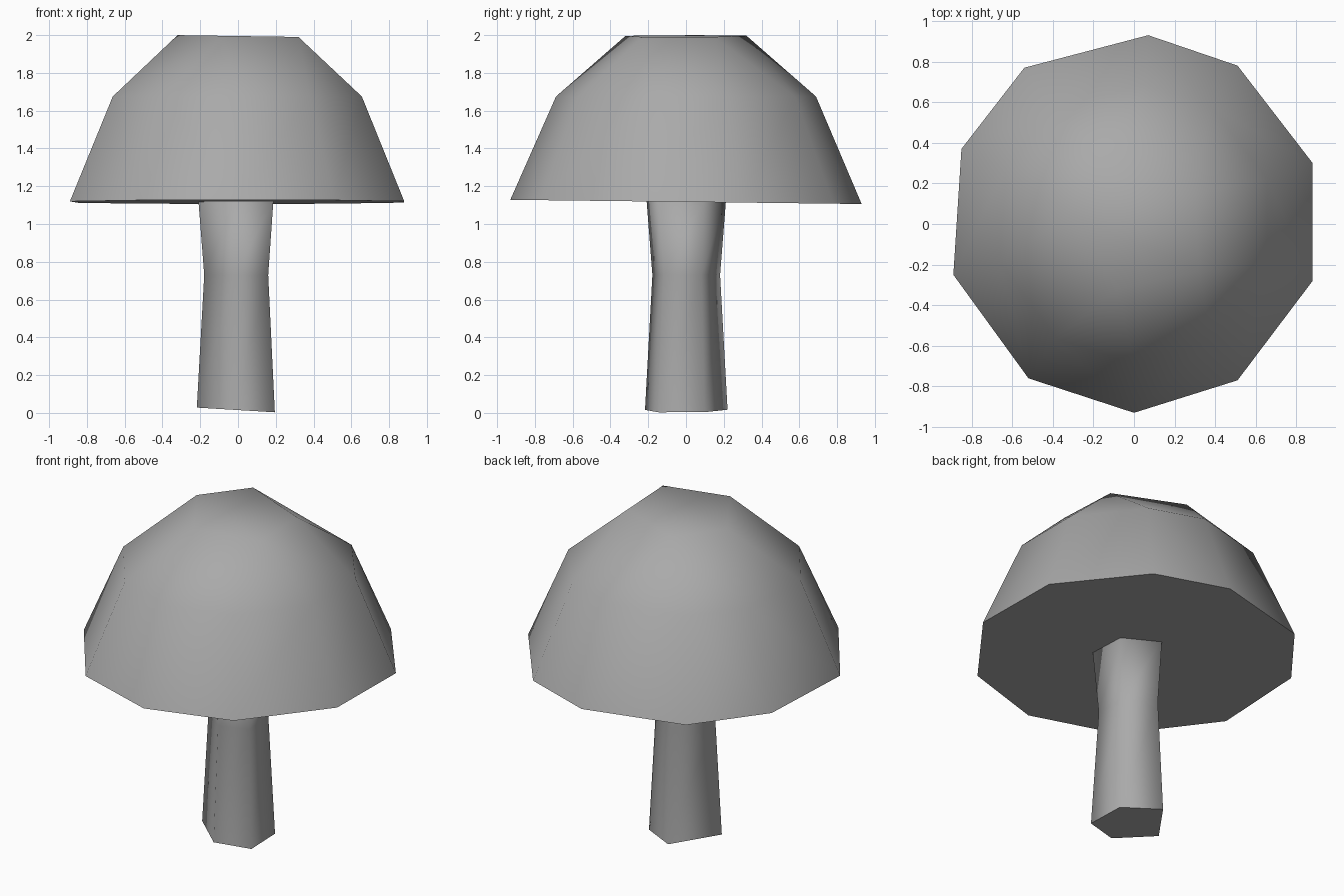
import bpy, bmesh
from mathutils import Vector

if "Cube" in bpy.data.objects:
    bpy.data.objects.remove(bpy.data.objects["Cube"])

grey = bpy.data.materials.new("plain_grey")
grey.diffuse_color = (0.4, 0.4, 0.4, 1)
grey.use_nodes = True
grey.node_tree.nodes["Principled BSDF"].inputs["Base Color"].default_value = grey.diffuse_color


def finish(name, bm):
    """Smooth sides, flat undersides, one colour."""
    bmesh.ops.recalc_face_normals(bm, faces=bm.faces)
    for f in bm.faces:
        f.smooth = f.normal.z > -0.7
    mesh = bpy.data.meshes.new(name)
    bm.to_mesh(mesh)
    bm.free()
    mesh.materials.append(grey)
    ob = bpy.data.objects.new(name, mesh)
    bpy.context.collection.objects.link(ob)
    return ob


# Cap: uneven ten-sided rim, narrower shoulder ring, five-sided crown
rim = [(0.07, 0.93), (0.51, 0.78), (0.88, 0.30), (0.88, -0.28), (0.51, -0.77),
       (0.0, -0.93), (-0.52, -0.76), (-0.89, -0.25), (-0.85, 0.37), (-0.54, 0.77)]
crown = [(-0.32, 0.05), (-0.12, 0.32), (0.30, 0.15), (0.32, -0.23), (-0.08, -0.32)]
bm = bmesh.new()
for x, y in rim:
    bm.verts.new((x, y, 1.117 - 0.012 * y))
    bm.verts.new((x * 0.745, y * 0.74, 1.675))
for x, y in crown:
    bm.verts.new((x, y, 1.995 - 0.015 * x))
bmesh.ops.convex_hull(bm, input=bm.verts)
finish("mushroom_cap", bm)

# Stem: five-sided, pinched at the middle, with a slightly tilted foot
foot = [(0.195, -0.146), (0.187, 0.098), (-0.03, 0.22), (-0.218, -0.042), (-0.016, -0.217)]
levels = [(0.015, 1.0, 0.06), (0.73, 0.82, 0.0), (1.12, 0.96, 0.0)]
bm = bmesh.new()
rings = [[bm.verts.new(Vector((x * s, y * s, z - tilt * x))) for x, y in foot]
         for z, s, tilt in levels]
for low, high in zip(rings, rings[1:]):
    for i in range(5):
        j = (i + 1) % 5
        bm.faces.new((low[i], low[j], high[j], high[i]))
bm.faces.new(rings[0])
bm.faces.new(rings[-1])
finish("mushroom_stem", bm)
